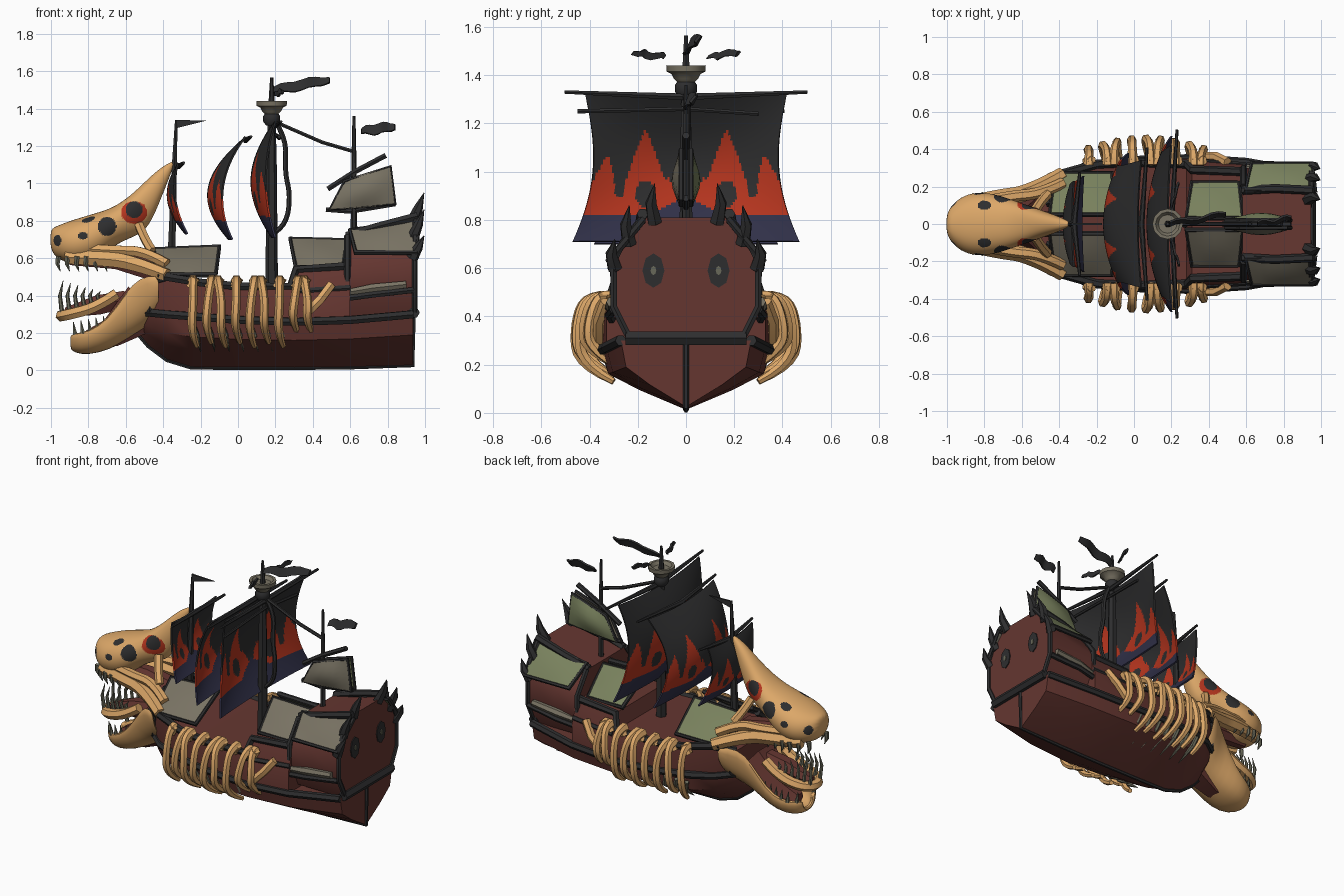
import bpy, bmesh, math
from mathutils import Vector

cube = bpy.data.objects.get("Cube")
if cube:
    bpy.data.objects.remove(cube)

# Materials
def material(name, r, g, b):
    m = bpy.data.materials.new(name)
    m.use_nodes = True
    m.diffuse_color = (r, g, b, 1)
    m.node_tree.nodes["Principled BSDF"].inputs["Base Color"].default_value = (r, g, b, 1)
    return m

BONE = material("bone", .72, .39, .14)
RED = material("red_wood", .13, .037, .03)
DARK = material("charred_wood", .027, .027, .028)
FLAME = material("flame_red", .46, .035, .013)
BLUE = material("hem_blue", .03, .03, .065)
GREEN = material("canvas_green", .19, .22, .11)
GREY = material("canvas_grey", .19, .17, .125)
TOOTH = material("tooth_grey", .14, .14, .1)

# Helpers
def finish(obj, mats, rule=None, angle=40):
    bpy.ops.object.select_all(action='DESELECT')
    obj.select_set(True)
    bpy.context.view_layer.objects.active = obj
    bpy.ops.object.convert(target='MESH')
    obj = bpy.context.object
    obj.data.materials.clear()
    for m in mats:
        obj.data.materials.append(m)
    for p in obj.data.polygons:
        p.material_index = rule(p.center) if rule else 0
    bpy.ops.object.shade_smooth_by_angle(angle=math.radians(angle))

def build(name, verts, faces, mats, rule=None, subsurf=0, thick=0):
    me = bpy.data.meshes.new(name)
    me.from_pydata(verts, [], faces)
    bm = bmesh.new()
    bm.from_mesh(me)
    bmesh.ops.recalc_face_normals(bm, faces=bm.faces)
    bm.to_mesh(me)
    bm.free()
    obj = bpy.data.objects.new(name, me)
    bpy.context.collection.objects.link(obj)
    if thick:
        s = obj.modifiers.new("thickness", 'SOLIDIFY')
        s.thickness, s.offset = thick, 0
    if subsurf:
        obj.modifiers.new("smooth", 'SUBSURF').levels = subsurf
    finish(obj, mats, rule)

def loft(name, rings, mats, closed=True, **kw):
    n = len(rings[0])
    faces = [(i*n+j, i*n+(j+1) % n, (i+1)*n+(j+1) % n, (i+1)*n+j)
             for i in range(len(rings)-1) for j in range(n if closed else n-1)]
    if closed:
        faces += [tuple(range(n)), tuple(range((len(rings)-1)*n, len(rings)*n))]
    build(name, [p for r in rings for p in r], faces, mats, **kw)

def ring(x, half):
    return [(x, y, z) for y, z in half] + [(x, -y, z) for y, z in reversed(half) if y > 0]

def tube(name, pts, r, mat, radii=None, cyclic=False, smooth=False):
    cu = bpy.data.curves.new(name, 'CURVE')
    cu.dimensions, cu.bevel_depth, cu.bevel_resolution = '3D', r, 1
    cu.use_fill_caps, cu.resolution_u = True, 4
    sp = cu.splines.new('NURBS' if smooth else 'POLY')
    sp.points.add(len(pts)-1)
    for i, p in enumerate(pts):
        sp.points[i].co = (*p, 1)
        sp.points[i].radius = radii[i] if radii else 1
    sp.use_cyclic_u = cyclic
    if smooth:
        sp.use_endpoint_u, sp.order_u = True, 3
    obj = bpy.data.objects.new(name, cu)
    bpy.context.collection.objects.link(obj)
    finish(obj, [mat])

def both(name, pts, *args, **kw):
    for side, s in (("left", 1), ("right", -1)):
        tube(f"{name}_{side}", [(x, s*y, z) for x, y, z in pts], *args, **kw)

def cloth(name, a, b, c, d, mat, sag, frame=.016):
    a, b, c, d = map(Vector, (a, b, c, d))
    nrm = (b-a).cross(d-a).normalized()
    n = 6
    rows = [[a.lerp(b, i/n).lerp(d.lerp(c, i/n), j/n)
             + nrm*sag*math.sin(math.pi*i/n)*math.sin(math.pi*j/n) for i in range(n+1)] for j in range(n+1)]
    loft(name, rows, [mat], closed=False, thick=.02)
    tube(name+"_frame", [a, b, c, d], frame, DARK, cyclic=True)

# Hull below the wale: x, keel height, wale height, half width
lower = [(-.54, .2, .32, .07), (-.48, .13, .31, .18), (-.38, .055, .3, .26), (-.25, .015, .29, .31),
         (0, .013, .27, .34), (.3, .013, .26, .35), (.6, .016, .27, .33), (.935, .025, .3, .27)]
def belly(x, k, z, w):
    return ring(x, [(0, k), (.55*w, k+.33*(z-k)), (.92*w, k+.6*(z-k)), (w, z)])
loft("lower_hull", [belly(*s) for s in lower], [RED])
both("wale", [(x, w, z) for x, k, z, w in lower], .024, DARK)
tube("keel", [(x, 0, k) for x, k, z, w in lower] + [(.94, 0, .3)], .012, DARK)

# Bulwarks and deck: x, wale height, wale width, top height, top width
upper = [(-.5, .31, .16, .47, .19), (-.38, .3, .26, .5, .27), (-.2, .29, .31, .47, .32),
         (0, .27, .34, .45, .33), (.28, .26, .35, .45, .32), (.31, .26, .35, .54, .29), (.6, .27, .33, .56, .28)]
loft("upper_hull", [ring(x, [(w, z), (max(w, t), (z+h)/2), (t, h)]) for x, z, w, h, t in upper], [RED])
both("gunwale", [(x, t, h) for x, z, w, h, t in upper], .024, DARK)
both("bow_frame", [(-.47, .19, .31), (-.46, .22, .42), (-.44, .23, .5), (-.45, .1, .6)], .022, DARK)

# Stern cabin with transom
def cabin(x, lift):
    return ring(x, [(.23, .29), (.3, .44), (.3, .58+lift), (.26, .65+lift), (.18, .75+lift)])
loft("stern_cabin", [cabin(.58, -.03), cabin(.75, .0), cabin(.945, .06)], [RED])
tube("transom_beam", [(.94, -.25, .31), (.94, .25, .31)], .032, DARK)
both("transom_edge", [(.945, .23, .3), (.945, .3, .44), (.945, .3, .63), (.945, .26, .71), (.95, .18, .81)], .016, DARK)
both("cabin_top_rail", [(.58, .18, .72), (.75, .19, .77), (.96, .18, .825)], .024, DARK)
both("cabin_corner", [(.585, .29, .4), (.585, .3, .58), (.585, .2, .72)], .018, DARK)
both("gallery", [(.54, .29, .41), (.72, .31, .44), (.9, .31, .46)], .026, GREY, radii=[.6, 1, .8])
both("gallery_shelf", [(.5, .3, .375), (.72, .32, .405), (.94, .3, .43)], .018, DARK)
both("side_shelf", [(.3, .33, .42), (.6, .31, .44)], .02, DARK)
for s in (1, -1):
    for part, r, x, mat in (("window", .057, .947, DARK), ("window_lattice", .015, .952, TOOTH)):
        bpy.ops.mesh.primitive_cylinder_add(vertices=8, radius=r, depth=.008, location=(x, s*.135, .59),
                                            rotation=(0, math.pi/2, 0))
        o = bpy.context.object
        o.name, o.scale = part, (1.25, .8, 1)
        finish(o, [mat])
for y, z, h in ((.13, .79, .16), (.235, .7, .16), (.295, .6, .12)):
    both("stern_horn", [(.93, y, z), (.965, y+.015, z+h*.5), (.995, y, z+h)], .033, DARK, radii=[1, .75, .05])

# Canvas covers, green on one side and grey on the other
for s, mat in ((1, GREEN), (-1, GREY)):
    for name, x0, x1, yi, zi, yo, zo, tilt in (
            ("fore_cover", -.45, -.1, .05, .65, .27, .51, .01), ("waist_cover", .28, .58, .03, .7, .22, .55, -.005),
            ("stern_cover", .6, .97, .18, .765, .32, .63, .035)):
        cloth(name, (x0, s*yi, zi-tilt*.5), (x1, s*yi, zi+tilt), (x1-.02, s*yo, zo), (x0+.03, s*yo, zo), mat, .012*s)

# Rib cage gripping the hull
for i in range(9):
    x = -.24 + i*.077
    drop = .07 if i > 6 else .02*(i % 2)
    out = .375 + .055*math.sin(math.pi*i/8)
    lean = .025*math.sin(i*2.1)
    both("rib", [(x+lean, .32, .48), (x+lean, out-.01, .49), (x, out+.03, .36), (x-.01, out+.02, .2+drop), (x+.02, .3, .13+drop)],
         .024, BONE, radii=[1.3, .9, 1, 1, .6], smooth=True)
    both("rib_knuckle", [(x+lean-.015, .335, .44), (x+lean+.015, .34, .495)], .026, BONE)
    if i < 7:
        both("hull_claw", [(x, .335, .25), (x+.02, .315, .185), (x+.04, .2, .1)], .016, TOOTH, radii=[.8, 1, .1])
both("rib_bridge", [(.36, .36, .3), (.44, .36, .38), (.5, .33, .46)], .026, BONE)

# Upper skull with a thin crest; sockets painted by position
def oval(x, z0, z1, w):
    zc, h = (z0+z1)/2, (z1-z0)/2
    return ring(x, [(w*math.sin(a)**.8 if 0 < a < 3 else 0, zc-h*math.cos(a))
                    for a in (math.pi*k/7 for k in range(8))])
SOCKETS = ((-.7, .77, .05, .05, 2), (-.965, .695, .02, .03, 2), (-.83, .72, .025, .02, 2),
           (-.555, .86, .045, .045, 2), (-.555, .845, .07, .06, 1))
def socket(c):
    for x, z, rx, rz, m in SOCKETS:
        if ((c.x-x)/rx)**2 + ((c.z-z)/rz)**2 < 1 and abs(c.y) > .015:
            return m
    if ((c.x+.8)/.035)**2 + ((abs(c.y)-.1)/.025)**2 < 1 and c.z > .75:
        return 2
    return 0
skull = [(-1.005, .65, .755, .05), (-.97, .595, .775, .115), (-.88, .56, .81, .175), (-.76, .575, .845, .17),
         (-.66, .67, .875, .135), (-.56, .71, .95, .1), (-.48, .75, 1.03, .07), (-.41, .92, 1.09, .045), (-.34, 1.1, 1.125, .012)]
loft("skull", [oval(*s) for s in skull], [BONE, FLAME, DARK], rule=socket, subsurf=4)
both("cheek_bone", [(-.92, .1, .605), (-.74, .14, .6), (-.56, .16, .58), (-.38, .27, .51)], .045, BONE,
     radii=[.9, 1, 1, .8], smooth=True)
both("brow_bone", [(-.8, .12, .65), (-.66, .15, .64), (-.5, .16, .64), (-.38, .22, .57)], .03, BONE, smooth=True)
both("temple_bone", [(-.53, .07, .78), (-.5, .12, .7), (-.46, .16, .64)], .026, BONE, smooth=True)
tube("palate", [(-.9, 0, .6), (-.65, 0, .59), (-.45, 0, .54)], .07, RED, radii=[.6, .8, 1])

# Lower jaw, inner jaw and throat
jaw = [(-.89, .13, .19, .05), (-.87, .105, .2, .1), (-.8, .095, .21, .15), (-.7, .12, .27, .165),
       (-.6, .17, .42, .18), (-.53, .21, .5, .21), (-.42, .28, .52, .29)]
arc = [math.pi*k/10 for k in range(-5, 6)]
loft("lower_jaw", [[(x, w*math.copysign(abs(math.sin(a))**.7, a), z0+(z1-z0)*(1-math.cos(a))) for a in arc]
                   for x, z0, z1, w in jaw], [BONE], closed=False, thick=.03, subsurf=1)
tube("throat", [(-.82, 0, .16), (-.68, 0, .2), (-.5, 0, .34)], .1, RED, radii=[.5, .9, 1.6])
tube("inner_jaw", [(-.65, .1, .41), (-.75, .11, .34), (-.9, .09, .3), (-.96, 0, .29), (-.9, -.09, .3), (-.75, -.11, .34), (-.65, -.1, .41)],
     .032, BONE, smooth=True)
tube("tongue", [(-.92, 0, .31), (-.75, 0, .35), (-.6, 0, .38)], .06, RED, radii=[.5, 1, .9])
for i in range(6):
    x, w = -.96+i*.05, (.09, .13, .15, .155, .155, .155)[i]
    both("upper_tooth", [(x, w, .61), (x-.005, w, .57), (x+.01, w*.95, .53)], .016, TOOTH, radii=[1, .8, .1])
    x = -.87+i*.04
    both("lower_tooth", [(x, min(w, .14), .19+i*.008), (x-.01, min(w, .14), .26+i*.008)], .014, TOOTH, radii=[1, .1])
    x = -.94+i*.04
    both("inner_tooth", [(x, .05+.008*i, .3+i*.012), (x-.012, .055+.008*i, .4), (x+.005, .05+.008*i, .48-i*.011)],
         .013, TOOTH, radii=[1, .8, .1])

# Masts, yards and rigging
tube("main_mast", [(.18, 0, .43), (.18, 0, 1.1), (.18, 0, 1.38), (.18, 0, 1.565)], .034, DARK, radii=[1, .8, .6, .25])
tube("fore_mast", [(-.36, 0, .48), (-.34, 0, 1.1), (-.33, 0, 1.34)], .026, DARK, radii=[1, .6, .3])
tube("mizzen_mast", [(.62, 0, .55), (.62, 0, 1.1), (.62, 0, 1.36)], .02, DARK, radii=[1, .7, .4])
tube("mizzen_stay", [(.22, 0, 1.32), (.45, 0, 1.22), (.62, 0, 1.17)], .011, DARK)
tube("torn_strip", [(.2, 0, 1.33), (.26, .01, 1.24), (.25, 0, 1.06), (.28, -.01, .94), (.26, 0, .78), (.2, 0, .74)],
     .014, DARK, smooth=True)
tube("lower_yard", [(.22, -.45, 1.25), (.2, 0, 1.26), (.22, .3, 1.24)], .01, DARK)
def round_loft(name, prof, mat):
    loft(name, [[(.18+r*math.cos(k*math.pi/6), r*math.sin(k*math.pi/6), z) for k in range(12)] for r, z in prof], [mat])
round_loft("crow_nest", [(.035, 1.37), (.05, 1.385), (.06, 1.405), (.08, 1.415), (.082, 1.44), (.065, 1.44), (.05, 1.42)], GREY)
round_loft("nest_collar", [(.03, 1.31), (.045, 1.33), (.045, 1.36), (.035, 1.375)], DARK)

# Square sails with a flame border and a blue hem
def sail(name, hw, ztop, zbot, xt, xm, xb, belly_x):
    def paint(c):
        t = (c.z-zbot)/(ztop-zbot)
        s = abs(c.y)/hw
        if t < .19 + .13*max(0, 1-3*s):
            return 2
        if ((s-.4)/.1)**2 + ((t-.33)/.09)**2 < 1:
            return 0
        top = max(.31+(h-.31)*max(0, 1-abs(s-m-(t-.4)*k)/w)**p for m, h, w, k, p in
                  ((.4, .78, .23, 0, .8), (.82, .6, .14, -.25, .7), (.17, .45, .09, .2, .8)))
        return 1 if t < top else 0
    rows = []
    for j in range(57):
        v = j/56
        x = xt*(1-v)*(1-2*v) + 4*xm*v*(1-v) + xb*v*(2*v-1)
        half = hw*(1 - .1*math.sin(math.pi*v) + .12*v**3)
        rows.append([(x - belly_x*(1-u*u)*(.3+math.sin(math.pi*v)), half*u, ztop+(zbot-ztop)*v + .02*u*u*(1-v))
                     for u in (i/40-1 for i in range(81))])
    loft(name, rows, [DARK, FLAME, BLUE], closed=False, rule=paint, thick=.01)
    tube(name+"_yard", [(xt+.03, -hw*1.2, ztop+.02), (xt, 0, ztop), (xt+.03, hw*1.2, ztop+.02)], .016, DARK, radii=[.5, 1, .5])
sail("main_sail", .42, 1.31, .71, .2, .15, .2, .06)
sail("middle_sail", .34, 1.23, .7, .04, -.08, -.03, .06)
sail("fore_sail", .23, 1.09, .73, -.32, -.335, -.27, .03)

# Mizzen sail as two bulging layers, and flags
for s, mat in ((-1, GREY), (1, GREEN)):
    cloth("mizzen_sail", (.49, s*.02, .86), (.84, s*.02, .89), (.815, s*.02, 1.09), (.57, s*.02, 1.01), mat, -s*.03, .012)
tube("mizzen_gaff", [(.48, 0, .97), (.62, 0, 1.06), (.79, 0, 1.15)], .016, DARK)
tube("mizzen_boom", [(.47, 0, .86), (.6, 0, .85), (.84, 0, .89)], .014, DARK)
def flag(name, a, b, h):
    a, b = Vector(a), Vector(b)
    mids = [a.lerp(b, k/8) + Vector((0, .01*math.sin(k*1.2), .006*math.sin(k*1.5))) for k in range(9)]
    half = [Vector((0, .2*h, h*(.06+.44*math.sin(math.pi*(k+1)/10)**.7))) for k in range(9)]
    loft(name, [[p+d for p, d in zip(mids, half)], [p-d for p, d in zip(mids, half)]], [DARK], closed=False, thick=.012)
flag("main_flag", (.19, 0, 1.5), (.49, .05, 1.555), .055)
for s in (1, -1):
    flag("side_flag", (.2, s*.09, 1.475), (.24, s*.22, 1.495), .03)
flag("mizzen_flag", (.66, 0, 1.28), (.84, .03, 1.305), .055)
build("fore_pennant", [(-.33, 0, 1.34), (-.17, 0, 1.335), (-.33, 0, 1.295)], [(0, 1, 2)], [DARK], thick=.01)
